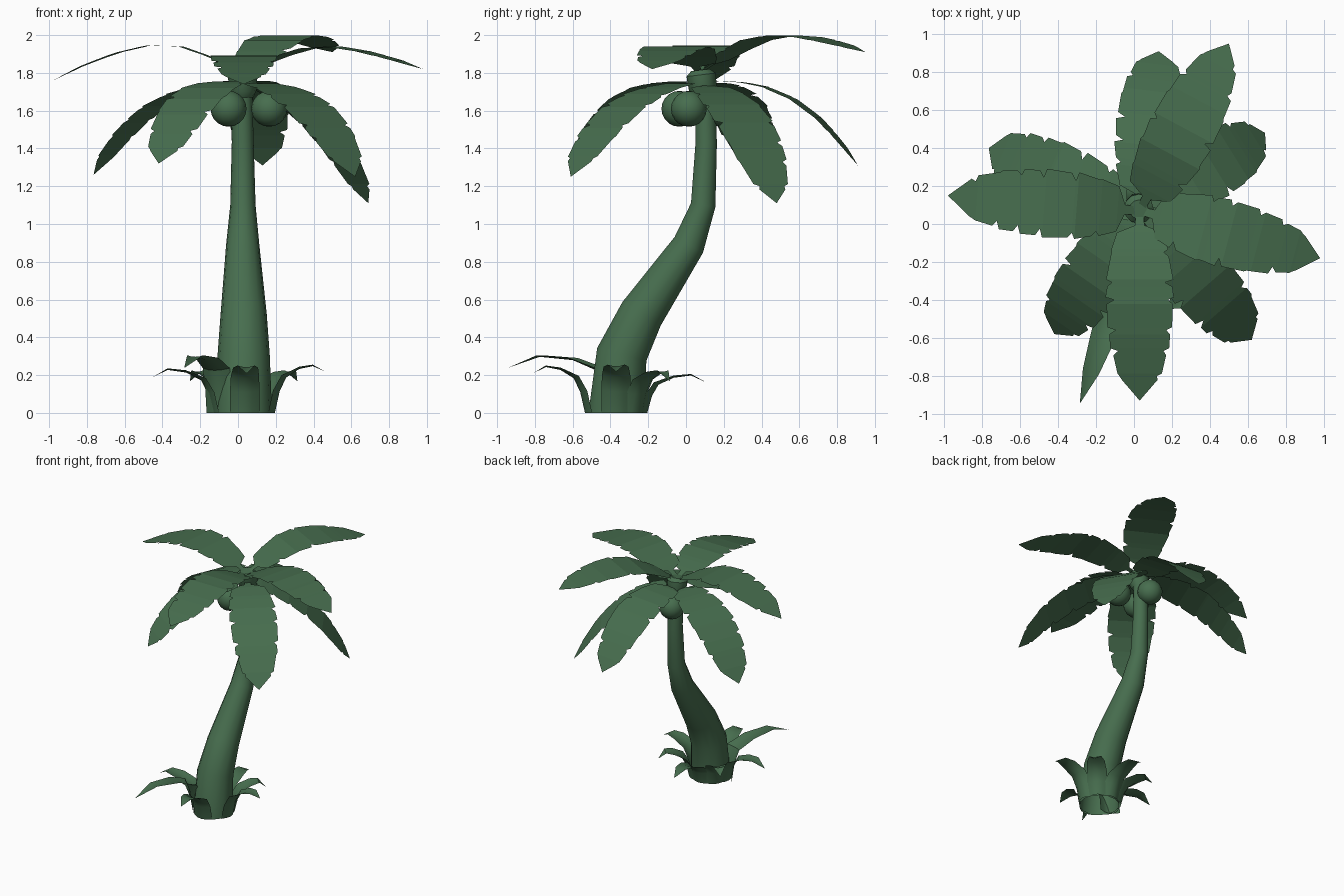
import bpy, math, random
from mathutils import Vector

if "Cube" in bpy.data.objects:
    bpy.data.objects.remove(bpy.data.objects["Cube"])

random.seed(4)
green = bpy.data.materials.new("leaf_green")
green.diffuse_color = (0.063, 0.155, 0.077, 1)
green.use_nodes = True
green.node_tree.nodes["Principled BSDF"].inputs["Base Color"].default_value = green.diffuse_color


def finish(ob, smooth=None):
    ob.data.materials.append(green)
    if smooth:
        bpy.ops.object.select_all(action='DESELECT')
        ob.select_set(True)
        bpy.context.view_layer.objects.active = ob
        bpy.ops.object.shade_smooth_by_angle(angle=math.radians(smooth))


def loft(name, rows, closed=False, smooth=None):
    """Skin a list of equally long point rows; closed rows get a top cap."""
    n = len(rows[0])
    verts = [p for row in rows for p in row]
    faces = []
    for i in range(len(rows) - 1):
        for j in range(n if closed else n - 1):
            k = (j + 1) % n
            faces.append((i * n + j, i * n + k, (i + 1) * n + k, (i + 1) * n + j))
    if closed:
        faces.append(tuple(range(len(verts) - n, len(verts))))
    me = bpy.data.meshes.new(name)
    me.from_pydata(verts, [], faces)
    me.validate()
    ob = bpy.data.objects.new(name, me)
    bpy.context.collection.objects.link(ob)
    finish(ob, smooth)
    return ob


def lerp(table, t):
    """Piecewise linear lookup in rows of (t, value)."""
    for (a, u), (b, v) in zip(table, table[1:]):
        if t <= b:
            return u + (v - u) * (t - a) / (b - a)
    return table[-1][1]


def tube(name, path, sides, smooth):
    """Round tube through (x, y, z, radius), bending in the y-z plane."""
    rows = []
    for i, (x, y, z, r) in enumerate(path):
        a, b = path[max(i - 1, 0)], path[min(i + 1, len(path) - 1)]
        d = Vector((0, b[1] - a[1], b[2] - a[2])).normalized()
        if i == 0:
            d = Vector((0, 0, 1))
        side = Vector((0, d.z, -d.y))
        rows.append([Vector((x, y, z)) + r * (Vector((1, 0, 0)) * math.cos(w) + side * math.sin(w))
                     for w in (2 * math.pi * k / sides for k in range(sides))])
    return loft(name, rows, True, smooth)


# Curved trunk and the collar that holds the fronds
tube("trunk", [(.03, -.37, 0, .15), (.03, -.34, .31, .138), (.03, -.235, .525, .122),
               (.025, .015, .89, .088), (.026, .091, 1.1, .067), (.025, .107, 1.43, .058),
               (.02, .1, 1.72, .055)], 14, 50)
tube("crown_collar", [(.025, .095, 1.67, .056), (.025, .09, 1.71, .074),
                      (.025, .08, 1.79, .078), (.025, .077, 1.815, .05)], 12, 40)

# Coconuts
for i, (x, y) in enumerate([(.165, .015), (-.05, -.035), (0, .185)]):
    bpy.ops.mesh.primitive_uv_sphere_add(segments=16, ring_count=10, radius=.095, location=(x, y, 1.61))
    ob = bpy.context.object
    ob.name = f"coconut_{i + 1}"
    finish(ob, 60)

# Fronds: arching flat blades with notched edges
UPPER = [(0, 1.80), (.16, 1.88), (.33, 1.94), (.5, 1.945), (.67, 1.905), (.84, 1.84), (1, 1.76)]
LOWER = [(0, 1.75), (.2, 1.735), (.4, 1.685), (.59, 1.60), (.76, 1.48), (.9, 1.34), (1, 1.22)]
WIDTH = [(0, .02), (.08, .025), (.12, .12), (.3, .168), (.5, .175), (.7, .155), (.86, .11), (.95, .055), (1, 0)]


def frond(name, arc, tip, tilt, sag):
    root = Vector((.03, .07, 0))
    run = Vector((*tip, 0)) - root
    across = Vector((-run.y, run.x, 0)).normalized()
    steps = len(arc) - 1
    reach = [(i / steps, p[0]) for i, p in enumerate(arc)]
    height = [(i / steps, p[1]) for i, p in enumerate(arc)]
    # every notch is a V: full width, cut in, full width again
    stations = [(t, (1, 1)) for t in (0, .08, .12)]
    for k in range(6):
        t = .22 + k * .128 + random.uniform(-.02, .02)
        cut = [1 - random.choice((0, .14, .22)) for _ in range(2)]
        stations += [(t, (1.04, 1.04)), (t + .014, cut), (t + .036, (1, 1))]
    stations.append((1, (1, 1)))
    rows = []
    for t, (left, right) in stations:
        s, w = lerp(reach, t), lerp(WIDTH, t)
        c = root + run * s + Vector((0, 0, lerp(height, t) + tilt * s - 4 * sag * s * (1 - s)))
        rows.append([c + across * w * left, c, c - across * w * right])
    loft(name, rows)


for i, spec in enumerate([((.50, .95), .15, .02), ((.98, -.18), .06, .035),
                          ((.03, -.93), -.02, .045), ((-.98, .15), 0, 0)]):
    frond(f"upper_frond_{i + 1}", UPPER, *spec)
for i, spec in enumerate([((.13, .91), .09, -.01), ((.69, .48), -.11, 0), ((.62, -.61), .03, 0),
                          ((-.42, -.58), .10, 0), ((-.765, .40), .04, 0)]):
    frond(f"lower_frond_{i + 1}", LOWER, *spec)

# Curled leaves around the foot of the trunk: centre, angle, reach, peak height, tip height
MID = (.03, -.37)
LEAVES = [((-.05, -.263), -109, .715, .30, .24), (MID, -88, .44, .245, .21), (MID, 0, .43, .25, .22),
          (MID, 45, .40, .22, .17), (MID, 90, .48, .20, .16), (MID, 135, .40, .22, .17),
          (MID, 180, .49, .23, .185)]
for i, (foot, deg, reach, peak, tip) in enumerate(LEAVES):
    a = math.radians(deg)
    out = Vector((math.cos(a), math.sin(a), 0))
    across = Vector((-out.y, out.x, 0))
    far = reach - .26
    spine = [(.165, 0, .078, .035, 0), (.19, peak * .45, .078, .035, .005),
             (.225, peak * .75, .075, .025, .012), (.26 + far * .2, peak * .93, .066, 0, .012),
             (.26 + far * .62, peak * .99, .045, 0, .008), (reach, tip, .002, 0, 0)]
    rows = []
    for r, z, w, inward, lift in spine:
        c = Vector((*foot, z)) + out * r
        edge = Vector((0, 0, lift)) - out * inward
        rows.append([c + across * w + edge, c + across * w * .5 + edge * .25, c,
                     c - across * w * .5 + edge * .25, c - across * w + edge])
    loft(f"base_leaf_{i + 1}", rows, smooth=40)
